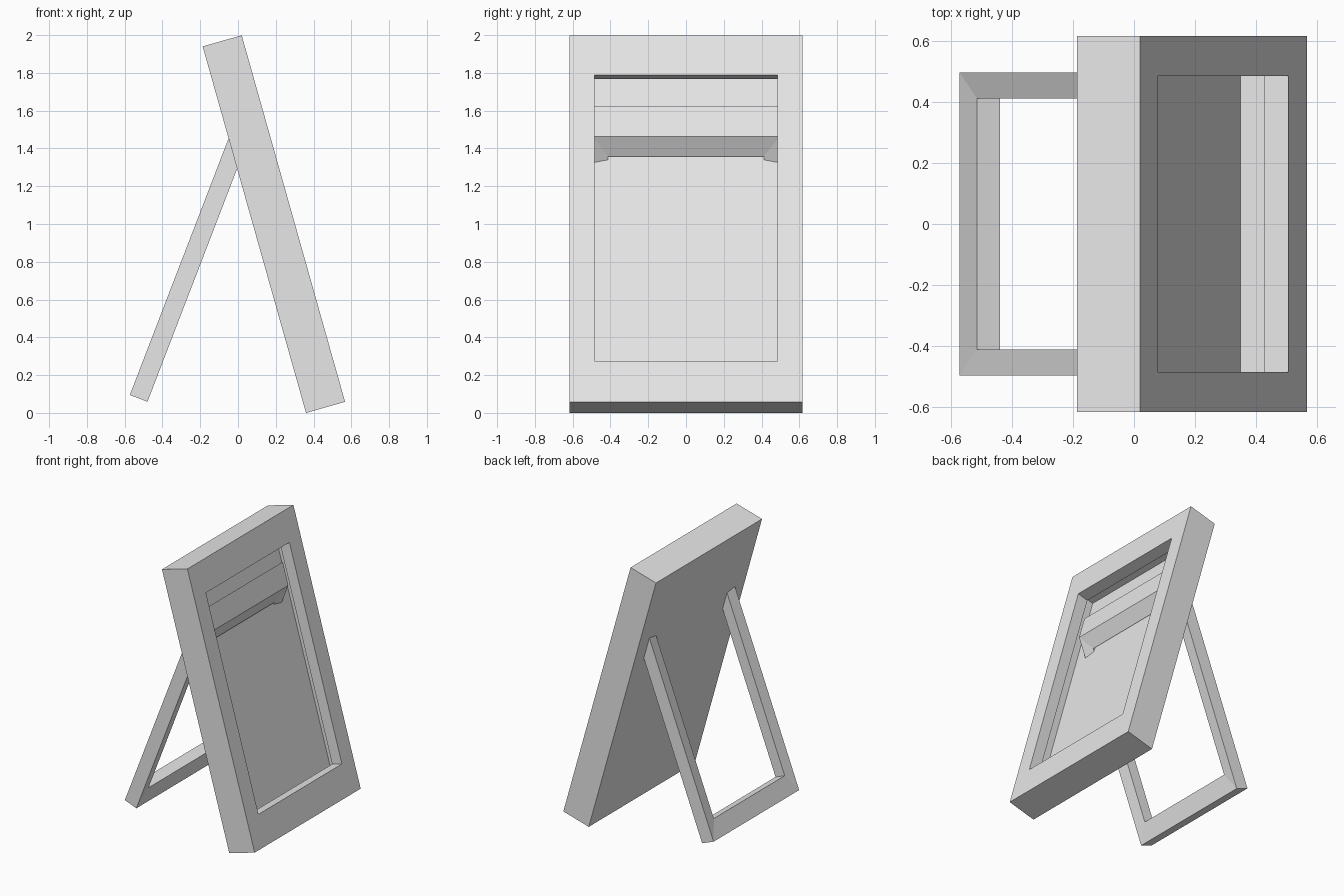
import bpy
import bmesh
from math import sin, cos, radians
from mathutils import Vector

cube = bpy.data.objects.get("Cube")
if cube:
    bpy.data.objects.remove(cube, do_unlink=True)

# Single plain material
grey = bpy.data.materials.new("light_grey")
grey.use_nodes = True
grey.diffuse_color = (0.8, 0.8, 0.8, 1)
grey.node_tree.nodes["Principled BSDF"].inputs["Base Color"].default_value = (0.8, 0.8, 0.8, 1)

# Leaning axes: up along the frame, and out through its picture side
LEAN = radians(15.75)
FRAME_ORIGIN = Vector((0.36, 0, 0))
FRAME_UP = Vector((-sin(LEAN), 0, cos(LEAN)))
FRAME_OUT = Vector((cos(LEAN), 0, sin(LEAN)))

# Stand axes: up along the legs, and across their thickness
TILT = radians(21.05)
STAND_ORIGIN = Vector((-0.526, 0, 0.077))
STAND_UP = Vector((sin(TILT), 0, cos(TILT)))
STAND_OUT = Vector((cos(TILT), 0, -sin(TILT)))


def loops_to_object(name, loops, closed):
    """Skin a series of four-point loops, joined end to end or capped."""
    bm = bmesh.new()
    rings = [[bm.verts.new(p) for p in loop] for loop in loops]
    pairs = list(zip(rings, rings[1:]))
    if closed:
        pairs.append((rings[-1], rings[0]))
    else:
        bm.faces.new(rings[0])
        bm.faces.new(rings[-1])
    for a, b in pairs:
        for i in range(4):
            j = (i + 1) % 4
            bm.faces.new((a[i], a[j], b[j], b[i]))
    bmesh.ops.recalc_face_normals(bm, faces=bm.faces)
    mesh = bpy.data.meshes.new(name)
    bm.to_mesh(mesh)
    bm.free()
    mesh.materials.append(grey)
    obj = bpy.data.objects.new(name, mesh)
    bpy.context.collection.objects.link(obj)
    return obj


def frame_loop(low, high, half_width, out):
    corners = ((low, -1), (low, 1), (high, 1), (high, -1))
    return [FRAME_ORIGIN + FRAME_UP * u + FRAME_OUT * out + Vector((0, s * half_width, 0))
            for u, s in corners]


# Picture frame: outer shell, front opening, lip, wider cavity and back panel
HEIGHT, HALF, THICK = 2.016, 0.616, 0.215
loops_to_object("picture_frame", [
    frame_loop(0, HEIGHT, HALF, 0),
    frame_loop(0, HEIGHT, HALF, THICK),
    frame_loop(0.224, 1.798, 0.485, THICK),
    frame_loop(0.224, 1.798, 0.485, 0.133),
    frame_loop(0.112, 1.91, 0.595, 0.133),
    frame_loop(0.112, 1.91, 0.595, 0.02),
], closed=False)


def stand_loop(bottom, half_width, across, top_depth):
    """Stand outline whose top edge lies parallel to the picture frame."""
    base = STAND_ORIGIN + STAND_OUT * across
    top = (top_depth - (base - FRAME_ORIGIN).dot(FRAME_OUT)) / STAND_UP.dot(FRAME_OUT)
    corners = ((bottom, -1), (bottom, 1), (top, 1), (top, -1))
    return [base + STAND_UP * t + Vector((0, s * half_width, 0)) for t, s in corners]


# Stand: rectangular ring, a little thinner at its inner edge
loops_to_object("rear_stand", [
    stand_loop(0, 0.497, 0.05, 0.11),
    stand_loop(0, 0.497, -0.05, 0.11),
    stand_loop(0.135, 0.412, -0.04, 0.032),
    stand_loop(0.135, 0.412, 0.04, 0.032),
], closed=True)
